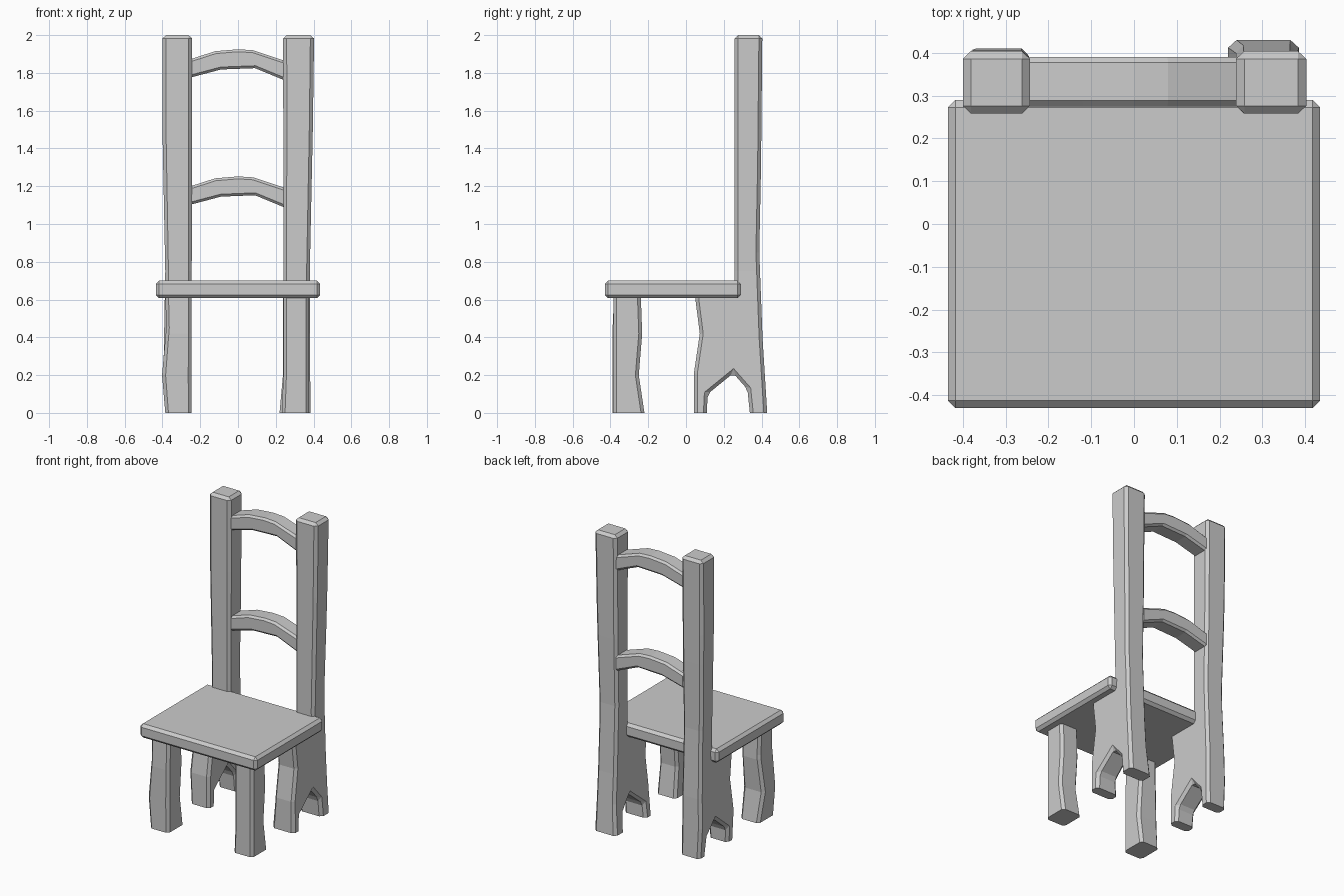
import bpy, bmesh
from mathutils import Vector

if "Cube" in bpy.data.objects:
    bpy.data.objects.remove(bpy.data.objects["Cube"])

THICK = 0.15


def lerp_knots(knots, z):
    for a, b in zip(knots, knots[1:]):
        if z <= b[0]:
            t = max(0, (z - a[0]) / (b[0] - a[0]))
            return a[1] + t * (b[1] - a[1]), a[2] + t * (b[2] - a[2])
    return knots[-1][1:]


def prism(points, depth, bevel):
    """Extrude a list of 3D points by the depth vector and chamfer all edges off the floor."""
    bm = bmesh.new()
    face = bm.faces.new([bm.verts.new(p) for p in points])
    new = bmesh.ops.extrude_face_region(bm, geom=[face], use_keep_orig=True)["geom"]
    bmesh.ops.translate(bm, vec=depth, verts=[v for v in new if isinstance(v, bmesh.types.BMVert)])
    bmesh.ops.recalc_face_normals(bm, faces=bm.faces)
    edges = [e for e in bm.edges if e.calc_face_angle(0) > 0.5
             and any(v.co.z > 0.001 for v in e.verts)]
    bmesh.ops.bevel(bm, geom=edges, offset=bevel, segments=1, affect='EDGES', clamp_overlap=True)
    return bm


def finish(name, bm):
    bmesh.ops.recalc_face_normals(bm, faces=bm.faces)
    mesh = bpy.data.meshes.new(name)
    bm.to_mesh(mesh)
    bm.free()
    ob = bpy.data.objects.new(name, mesh)
    bpy.context.collection.objects.link(ob)
    return ob


def carved_side(name, profile, knots):
    """Side profile (y, z) cut from a plank whose inner/outer x wanders with height."""
    bm = prism([(0, y, z) for y, z in profile], Vector((THICK, 0, 0)), 0.018)
    for z, _, _ in knots[1:-1]:
        bmesh.ops.bisect_plane(bm, geom=bm.verts[:] + bm.edges[:] + bm.faces[:],
                               plane_co=(0, 0, z), plane_no=(0, 0, 1))
    for v in bm.verts:
        inner, outer = lerp_knots(knots, v.co.z)
        v.co.x = inner + v.co.x / THICK * (outer - inner)
    return finish(name, bm)


# Seat board
seat = [(-0.435, -0.43, 0.607), (0.435, -0.43, 0.607), (0.435, 0.29, 0.607), (-0.435, 0.29, 0.607)]
finish("seat", prism(seat, Vector((0, 0, 0.093)), 0.018))


# Back posts with their notched rear legs
def back_profile(foot):
    return [(0.258, 2.0), (0.258, 0.66), (0.05, 0.65), (0.05, 0.6), (0.073, 0.42),
            (0.042, 0.21), (0.042, 0), (0.11, 0), (0.115, 0.1), (0.25, 0.21),
            (0.325, 0.125), (0.338, 0), (foot, 0), (0.405, 0.4), (0.388, 0.85),
            (0.397, 1.3), (0.404, 2.0)]


carved_side("back_post_right", back_profile(0.43),
            [(0, 0.22, 0.385), (0.2, 0.238, 0.382), (0.75, 0.24, 0.38),
             (1.5, 0.24, 0.396), (2, 0.238, 0.403)])
carved_side("back_post_left", back_profile(0.41),
            [(0, -0.245, -0.385), (0.2, -0.245, -0.395), (0.75, -0.245, -0.385),
             (1.5, -0.243, -0.4), (2, -0.243, -0.4)])


# Front legs
def leg_profile(d):
    return [(-0.385 + d, 0.64), (-0.385 - d, 0.42), (-0.385 - d, 0), (-0.22, 0),
            (-0.25, 0.2), (-0.232, 0.42), (-0.24, 0.64)]


carved_side("front_leg_right", leg_profile(0),
            [(0, 0.232, 0.376), (0.2, 0.24, 0.376), (0.45, 0.24, 0.376), (0.64, 0.24, 0.376)])
carved_side("front_leg_left", leg_profile(0.005),
            [(0, -0.245, -0.385), (0.2, -0.245, -0.402), (0.45, -0.245, -0.38), (0.64, -0.245, -0.385)])

# Arched back rails
arch = [(-0.26, 1.87), (-0.12, 1.915), (0, 1.925), (0.08, 1.92), (0.26, 1.86),
        (0.26, 1.755), (0.09, 1.825), (-0.09, 1.818), (-0.26, 1.773)]
for name, drop in (("upper_rail", 0), ("lower_rail", 0.673)):
    finish(name, prism([(x, 0.275, z - drop) for x, z in arch], Vector((0, 0.115, 0)), 0.013))
